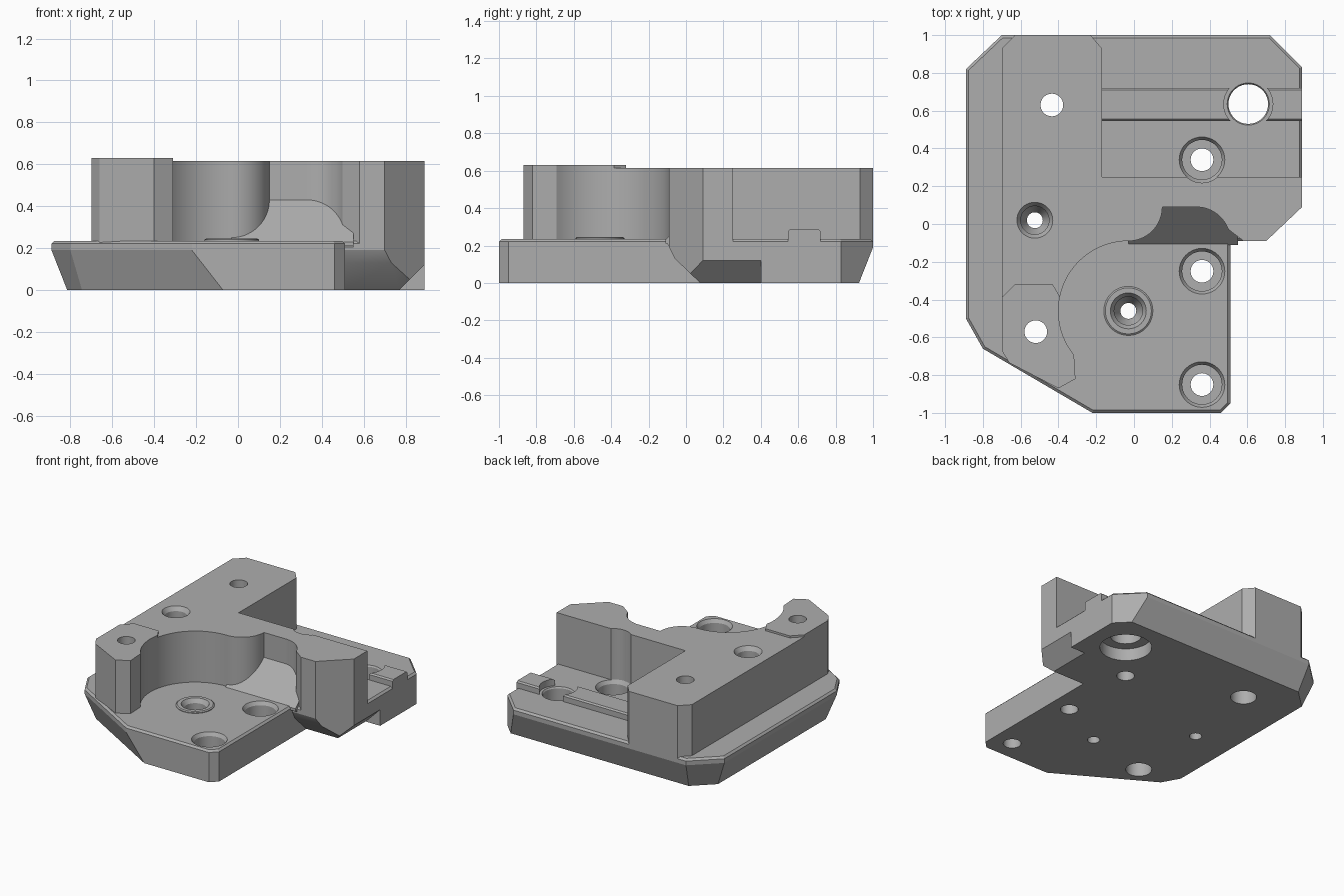
import bpy, bmesh, math
from mathutils import Vector

if "Cube" in bpy.data.objects:
    bpy.data.objects.remove(bpy.data.objects["Cube"], do_unlink=True)

grey = bpy.data.materials.new("machined_grey")
grey.use_nodes = True
COLOUR = (0.42, 0.42, 0.42, 1)
grey.diffuse_color = COLOUR
grey.node_tree.nodes["Principled BSDF"].inputs["Base Color"].default_value = COLOUR


def make(name, bm):
    bmesh.ops.recalc_face_normals(bm, faces=bm.faces[:])
    mesh = bpy.data.meshes.new(name)
    bm.to_mesh(mesh)
    bm.free()
    mesh.materials.append(grey)
    ob = bpy.data.objects.new(name, mesh)
    bpy.context.scene.collection.objects.link(ob)
    return ob


def prism_bm(points, lo, hi, axis="z"):
    """Extrude a 2D outline between lo and hi along an axis."""
    place = {"z": lambda a, b, c: (a, b, c),
             "x": lambda a, b, c: (c, a, b),
             "y": lambda a, b, c: (a, c, b)}[axis]
    bm = bmesh.new()
    face = bm.faces.new([bm.verts.new(place(a, b, lo)) for a, b in points])
    ext = bmesh.ops.extrude_face_region(bm, geom=[face])
    top = [v for v in ext["geom"] if isinstance(v, bmesh.types.BMVert)]
    step = Vector(place(0, 0, hi - lo))
    bmesh.ops.translate(bm, verts=top, vec=step)
    return bm


def prism(name, points, lo, hi, axis="z"):
    return make(name, prism_bm(points, lo, hi, axis))


def lathe(name, x, y, profile, n=40):
    """Solid of revolution from (radius, height) pairs."""
    bm = bmesh.new()
    rings = [[bm.verts.new((x + r * math.cos(2 * math.pi * i / n),
                            y + r * math.sin(2 * math.pi * i / n), z))
              for i in range(n)] for r, z in profile]
    for a, b in zip(rings, rings[1:]):
        for i in range(n):
            j = (i + 1) % n
            bm.faces.new((a[i], a[j], b[j], b[i]))
    bm.faces.new(rings[0])
    bm.faces.new(rings[-1])
    return make(name, bm)


def arc(cx, cy, r, start, end, n=14):
    return [(cx + r * math.cos(math.radians(start + (end - start) * i / n)),
             cy + r * math.sin(math.radians(start + (end - start) * i / n)))
            for i in range(n + 1)]


def cut(ob, cutters):
    for c in cutters:
        mod = ob.modifiers.new("cut", "BOOLEAN")
        mod.operation = "DIFFERENCE"
        mod.solver = "EXACT"
        mod.object = c
    graph = bpy.context.evaluated_depsgraph_get()
    mesh = bpy.data.meshes.new_from_object(ob.evaluated_get(graph))
    ob.modifiers.clear()
    ob.data = mesh


# Base plate: clipped-corner outline, softened top edge, sloping lower edges
FLOOR = 0.235
outline = [(-.89, .82), (-.89, -.5), (-.8, -.66), (-.22, -1), (.46, -1), (.51, -.95),
           (.51, -.09), (.7, -.09), (.89, .09), (.89, .83), (.72, 1), (-.7, 1)]
bm = prism_bm(outline, 0, FLOOR)
rim = [e for e in bm.edges if all(v.co.z > .2 for v in e.verts)]
bmesh.ops.bevel(bm, geom=rim, offset=0.014, segments=1, affect="EDGES")
for i in (0, 1, 2, 10, 11):
    p, q = Vector(outline[i]), Vector(outline[(i + 1) % len(outline)])
    d = (q - p).normalized()
    res = bmesh.ops.bisect_plane(
        bm, geom=bm.verts[:] + bm.edges[:] + bm.faces[:], plane_co=(p.x, p.y, .19),
        plane_no=Vector((d.y * .19, -d.x * .19, -.075)).normalized(), clear_outer=True)
    edges = [e for e in res["geom_cut"] if isinstance(e, bmesh.types.BMEdge)]
    bmesh.ops.edgeloop_fill(bm, edges=edges)
base = make("base_plate", bm)

# Upper block: spine, side arm and rounded pocket wall
pocket_wall = arc(-.03, -.46, .37, 219, 90, 28)
wall = ([(-.7, .93), (-.7, -.67), (-.66, -.735), (-.4, -.87), (-.31, -.82)]
        + pocket_wall
        + arc(-.03, .09, .18, -90, 0)[1:]
        + arc(.33, -.09, .18, 90, 20)
        + [(.58, -.09), (.7, -.09), (.89, .09), (.89, .25), (-.17, .25),
           (-.17, .93), (-.23, 1), (-.63, 1)])
block = prism("upper_block", wall, .2, .615)

# Thin raised pad on the front end of the spine
pad_arc = [p for p in pocket_wall if p[1] < -.37]
pad = prism("raised_pad", [(-.63, -.32), (-.7, -.39), (-.7, -.67), (-.66, -.735), (-.4, -.87),
                           (-.31, -.82)] + pad_arc + [(-.43, -.32)], .6, .63)

# Ramp at the back of the pocket
ramp = prism("pocket_ramp", [(-.11, .2), (.12, .2), (.12, .46), (-.11, .23)], -.03, .55, "x")

# Locating rib beside the large bore, and the ring around the pocket screw
rib = prism("locating_rib", [(.545, .2), (.72, .2), (.72, .275), (.71, .285),
                             (.555, .285), (.545, .275)], -.18, .89, "x")
ring = lathe("screw_ring", -.03, -.46, [(.13, .22), (.13, .24), (.122, .246)])

# Cutters
under = prism("underside_cutter", [(-.3, -.1), (.18, -.1), (-.06, .13), (-.1, .21), (-.3, .21)],
              .51, 1.2, "x")
side = prism("side_cutter", [(.67, -.1), (1, -.1), (1, .23)], -.3, .4, "y")
bores = []
for x, y in ((.36, .34), (.36, -.25), (.36, -.85)):
    top = [(.105, .12), (.105, .21), (.122, .237), (.122, .8)]
    bores.append(lathe("counterbore", x, y, [(.06, -.1), (.06, .12)] + top))
for x, y, top in ((-.525, .02, .615), (-.03, -.46, .246)):
    bores.append(lathe("countersink", x, y, [
        (.042, -.1), (.042, top - .16), (.075, top - .09), (.075, top - .03),
        (.095, top), (.095, .8)]))
for x, y in ((-.435, .63), (-.52, -.57)):
    bores.append(lathe("through_hole", x, y, [(.088, -.1), (.088, .25), (.06, .25), (.06, .8)]))
bores.append(lathe("large_bore", .605, .635, [
    (.175, -.1), (.175, .09), (.105, .09), (.105, .225), (.115, .24), (.115, .26)]))
clearance = lathe("rib_clearance", .605, .635, [(.13, .1), (.13, .4)])

cut(base, [under, side] + bores)
cut(block, [under] + bores[:1] + bores[3:4] + bores[5:7])
cut(pad, bores[6:7])
cut(ramp, [under])
cut(rib, [clearance])
cut(ring, bores[4:5])
for c in [under, side, clearance] + bores:
    bpy.data.objects.remove(c, do_unlink=True)

# Smooth the curved walls and keep the machined edges crisp
parts = [base, block, pad, ramp, rib, ring]
bpy.ops.object.select_all(action="DESELECT")
for ob in parts:
    ob.select_set(True)
bpy.context.view_layer.objects.active = base
bpy.ops.object.shade_smooth_by_angle(angle=math.radians(20))
